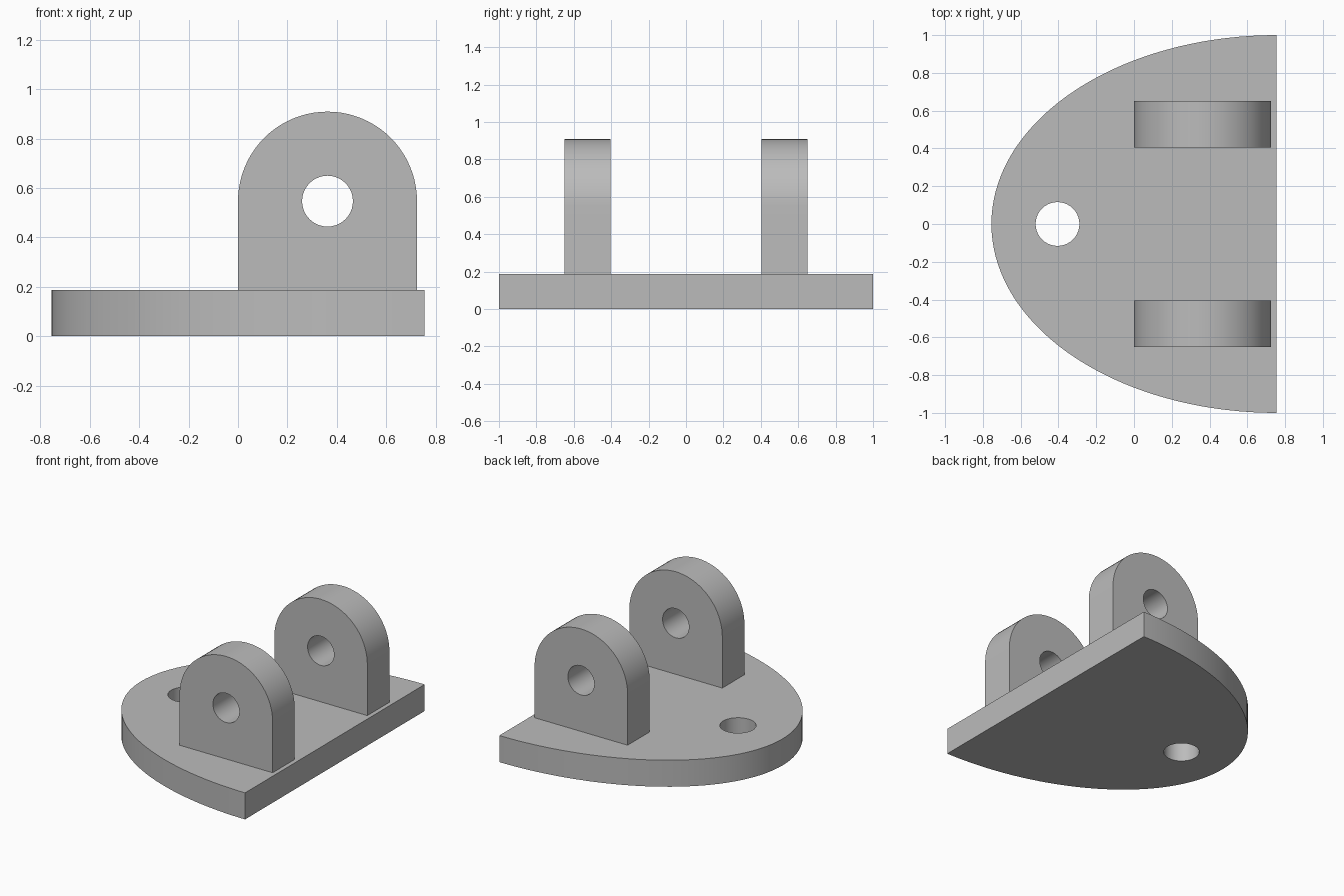
import bpy
import bmesh
from math import cos, sin, pi, radians
from mathutils import Matrix, Vector

cube = bpy.data.objects.get("Cube")
if cube:
    bpy.data.objects.remove(cube, do_unlink=True)

# Single plain grey material
GREY = (0.5, 0.5, 0.5, 1.0)
grey = bpy.data.materials.new("plain grey")
grey.use_nodes = True
grey.diffuse_color = GREY
grey.node_tree.nodes["Principled BSDF"].inputs["Base Color"].default_value = GREY


def arc(cx, cy, rx, ry, start, end, steps):
    """Points along an elliptical arc, angles in degrees."""
    angles = [radians(start + (end - start) * i / steps) for i in range(steps + 1)]
    return [(cx + rx * cos(a), cy + ry * sin(a)) for a in angles]


def circle(cx, cy, r, steps=40):
    return arc(cx, cy, r, r, 0, 360, steps)[:-1]


def pierced_plate(name, outline, hole, thickness, matrix):
    """Extrude a flat outline with one hole, then place it."""
    bm = bmesh.new()
    edges = []
    for loop in (outline, hole):
        verts = [bm.verts.new((x, y, 0)) for x, y in loop]
        edges += [bm.edges.new((v, verts[i - 1])) for i, v in enumerate(verts)]
    bmesh.ops.triangle_fill(bm, edges=edges, use_beauty=True, normal=Vector((0, 0, 1)))
    caps = bmesh.ops.extrude_face_region(bm, geom=bm.faces[:], use_keep_orig=True)
    top = [g for g in caps["geom"] if isinstance(g, bmesh.types.BMVert)]
    bmesh.ops.translate(bm, verts=top, vec=(0, 0, thickness))
    bmesh.ops.transform(bm, matrix=matrix, verts=bm.verts[:])
    bmesh.ops.recalc_face_normals(bm, faces=bm.faces[:])
    mesh = bpy.data.meshes.new(name)
    bm.to_mesh(mesh)
    bm.free()
    mesh.materials.append(grey)
    obj = bpy.data.objects.new(name, mesh)
    bpy.context.collection.objects.link(obj)
    bpy.ops.object.select_all(action="DESELECT")
    obj.select_set(True)
    bpy.context.view_layer.objects.active = obj
    bpy.ops.object.shade_smooth_by_angle(angle=radians(30))
    return obj


# Half-elliptical base with a mounting hole near the rounded end
BASE_H = 0.187
base_outline = arc(0.755, 0, 1.51, 1.0, 90, 270, 72)
pierced_plate("base_plate", base_outline, circle(-0.405, 0, 0.116), BASE_H, Matrix())

# Two upright round-topped lugs with pin holes, standing along y
LUG_R, PIN_Z, LUG_T = 0.3625, 0.547, 0.246
lug_outline = [(0, BASE_H), (2 * LUG_R, BASE_H)] + arc(LUG_R, PIN_Z, LUG_R, LUG_R, 0, 180, 40)
pin_hole = circle(LUG_R, PIN_Z, 0.103)
upright = Matrix.Rotation(pi / 2, 4, "X")
for name, back_y in (("front_lug", -0.404), ("back_lug", 0.65)):
    place = Matrix.Translation((0, back_y, 0)) @ upright
    pierced_plate(name, lug_outline, pin_hole, LUG_T, place)
